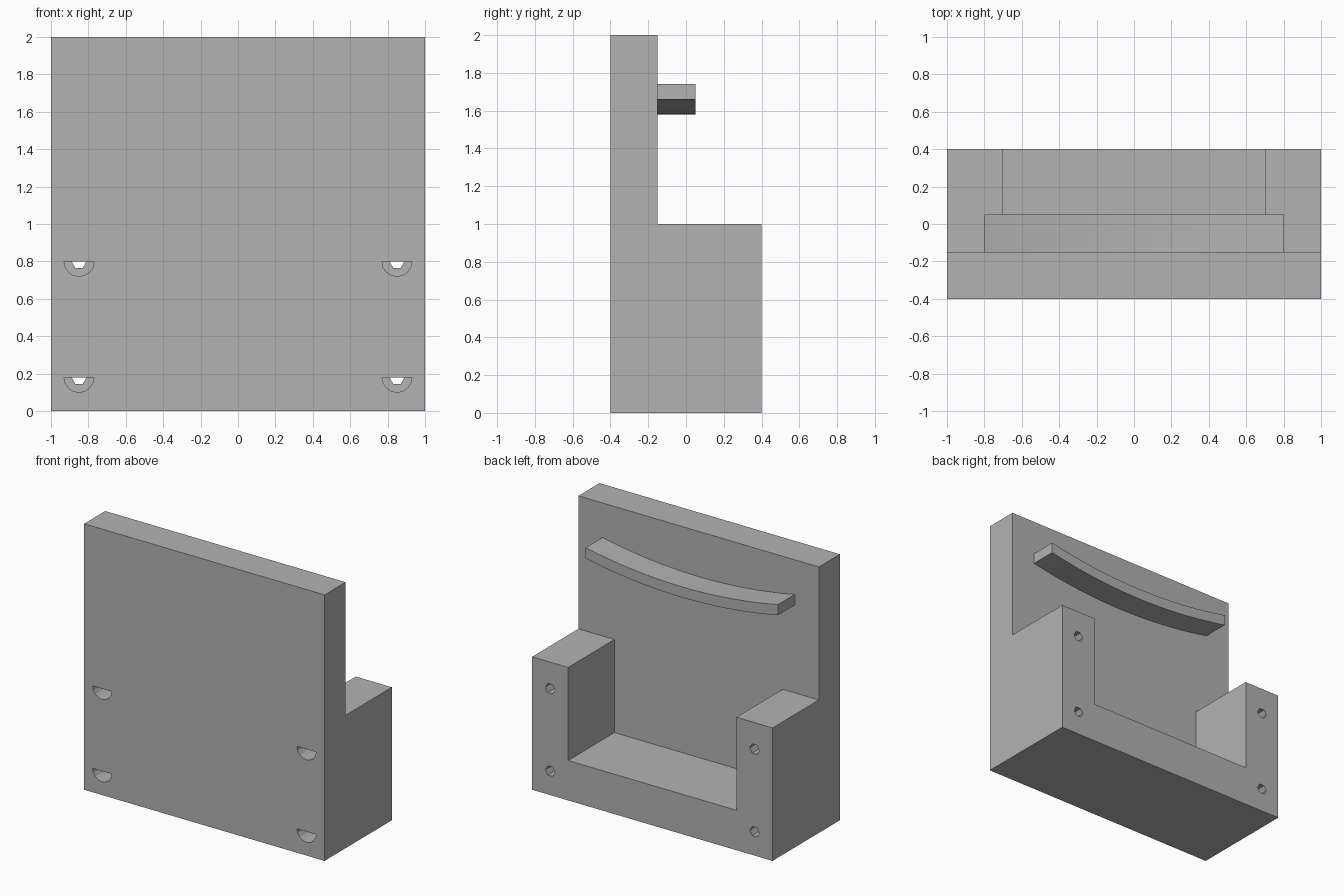
import bpy, bmesh, math

default = bpy.data.objects.get("Cube")
if default:
    bpy.data.objects.remove(default, do_unlink=True)

GREY = (0.448, 0.448, 0.448, 1)
grey = bpy.data.materials.new("plain grey")
grey.use_nodes = True
grey.diffuse_color = GREY
grey.node_tree.nodes["Principled BSDF"].inputs["Base Color"].default_value = GREY


def extrude_profile(name, points, axis, start, end):
    """Extrude a closed 2D outline along x (points are y, z) or y (points are x, z)."""
    def place(a, b, t):
        return (t, a, b) if axis == "x" else (a, t, b)
    bm = bmesh.new()
    face = bm.faces.new([bm.verts.new(place(a, b, start)) for a, b in points])
    ext = bmesh.ops.extrude_face_region(bm, geom=[face])
    shift = place(0, 0, end - start)
    bmesh.ops.translate(bm, vec=shift,
                        verts=[g for g in ext["geom"] if isinstance(g, bmesh.types.BMVert)])
    bmesh.ops.recalc_face_normals(bm, faces=bm.faces)
    mesh = bpy.data.meshes.new(name)
    bm.to_mesh(mesh)
    bm.free()
    mesh.materials.append(grey)
    obj = bpy.data.objects.new(name, mesh)
    bpy.context.collection.objects.link(obj)
    return obj


def cut(target, cutter):
    cutter.hide_render = True
    mod = target.modifiers.new("cut", "BOOLEAN")
    mod.operation, mod.solver, mod.object = "DIFFERENCE", "EXACT", cutter
    bpy.context.view_layer.objects.active = target
    bpy.ops.object.modifier_apply(modifier=mod.name)
    bpy.data.objects.remove(cutter, do_unlink=True)


def arc(cx, cz, radius, first, last, steps):
    angles = [math.radians(first + (last - first) * i / steps) for i in range(steps + 1)]
    return [(cx + radius * math.cos(a), cz + radius * math.sin(a)) for a in angles]


# Tall panel and lower block, one solid with an L-shaped side
WALL, BACK = -0.15, 0.4
body = extrude_profile("panel_and_base", [(-0.4, 0), (BACK, 0), (BACK, 1), (WALL, 1),
                                          (WALL, 2), (-0.4, 2)], "x", -1, 1)

# Opening between the two arms
cut(body, extrude_profile("opening_cutter", [(-0.7, 0.3), (0.7, 0.3), (0.7, 1.2), (-0.7, 1.2)],
                          "y", WALL, 0.6))

# Six-sided bolt holes from the back, meeting half-round pockets in the front
for x in (-0.85, 0.85):
    for z in (0.18, 0.8):
        cut(body, extrude_profile("hole_cutter", arc(x, z, 0.04, 0, 300, 5), "y", WALL - 0.01, 0.6))
        cut(body, extrude_profile("pocket_cutter", arc(x, z, 0.08, 180, 360, 8), "y", -0.6, WALL))

# Sagging rail on the back of the panel
HALF, SAG, THICK = 0.8, 0.08, 0.08
radius = (HALF ** 2 + SAG ** 2) / (2 * SAG)
spread = math.degrees(math.asin(HALF / radius))
lower = arc(0, 1.58 + radius, radius, 270 - spread, 270 + spread, 32)
upper = [(x, z + THICK) for x, z in reversed(lower)]
rail = extrude_profile("curved_rail", lower + upper, "y", WALL, 0.05)
bpy.ops.object.select_all(action="DESELECT")
rail.select_set(True)
bpy.context.view_layer.objects.active = rail
bpy.ops.object.shade_smooth_by_angle(angle=math.radians(30))
